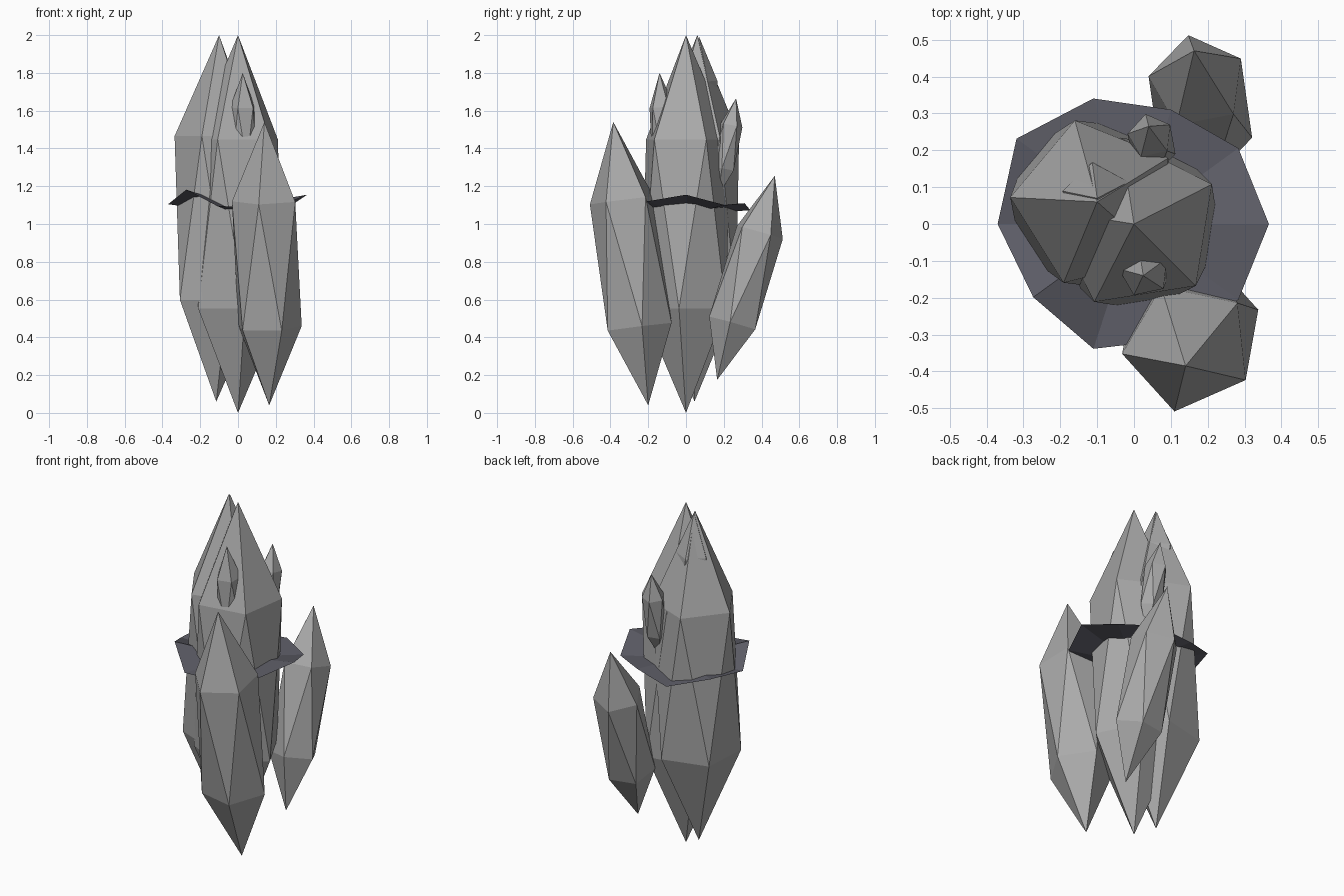
import bpy
import bmesh
from math import cos, sin, radians
from mathutils import Matrix, Vector

cube = bpy.data.objects.get("Cube")
if cube:
    bpy.data.objects.remove(cube)


def make_material(name, colour):
    mat = bpy.data.materials.new(name)
    mat.use_nodes = True
    mat.diffuse_color = (*colour, 1)
    mat.node_tree.nodes["Principled BSDF"].inputs["Base Color"].default_value = (*colour, 1)
    return mat


stone = make_material("grey stone", (0.40, 0.40, 0.40))
slate = make_material("dark slate", (0.11, 0.11, 0.135))


def add_object(name, bm, mat):
    bmesh.ops.recalc_face_normals(bm, faces=bm.faces)
    mesh = bpy.data.meshes.new(name)
    bm.to_mesh(mesh)
    bm.free()
    mesh.materials.append(mat)
    obj = bpy.data.objects.new(name, mesh)
    bpy.context.collection.objects.link(obj)
    return obj


def crystal(name, bottom, tip, ring_radius, turn):
    """Stretched icosahedron running from bottom to tip."""
    bottom, tip = Vector(bottom), Vector(tip)
    axis = tip - bottom
    radius = ring_radius / 0.894
    lean = Vector((0, 0, 1)).rotation_difference(axis).to_matrix().to_4x4()
    place = (Matrix.Translation((bottom + tip) / 2) @ lean
             @ Matrix.Rotation(radians(turn), 4, "Z")
             @ Matrix.Diagonal((radius, radius, axis.length / 2, 1)))
    bm = bmesh.new()
    bmesh.ops.create_icosphere(bm, subdivisions=1, radius=1, matrix=place)
    return add_object(name, bm, stone)


# Large crystals
crystal("main_crystal", (0, 0, 0), (0, 0, 2), 0.237, 27)
crystal("left_side_crystal", (-0.115, 0.045, 0.06), (-0.1, 0.06, 2), 0.232, 32)
crystal("front_crystal", (0.165, -0.2, 0.04), (0.14, -0.385, 1.54), 0.18, 42)
crystal("back_crystal", (0.197, 0.165, 0.175), (0.163, 0.47, 1.255), 0.134, 29)

# Small crystals growing from the cluster
crystal("top_shard", (-0.1, 0.08, 1.14), (-0.1, 0.07, 1.99), 0.095, 26)
crystal("front_shard", (0.035, -0.1, 1.14), (0.025, -0.14, 1.8), 0.07, 30)
crystal("back_shard", (0.055, 0.17, 1.15), (0.04, 0.265, 1.665), 0.062, 30)

# Uneven collar: ten rim points (radius, height), dished towards the middle
rim_shape = [(0.366, 1.155), (0.35, 1.10), (0.326, 1.11), (0.358, 1.073), (0.394, 1.13),
             (0.37, 1.105), (0.338, 1.182), (0.356, 1.095), (0.33, 1.09), (0.35, 1.12)]
bm = bmesh.new()
rim = [bm.verts.new((r * cos(radians(36 * i)), r * sin(radians(36 * i)), z))
       for i, (r, z) in enumerate(rim_shape)]
for height in (1.09, 1.05):
    middle = bm.verts.new((0, 0, height))
    for i, vert in enumerate(rim):
        bm.faces.new((vert, rim[(i + 1) % len(rim)], middle))
add_object("collar", bm, slate)
